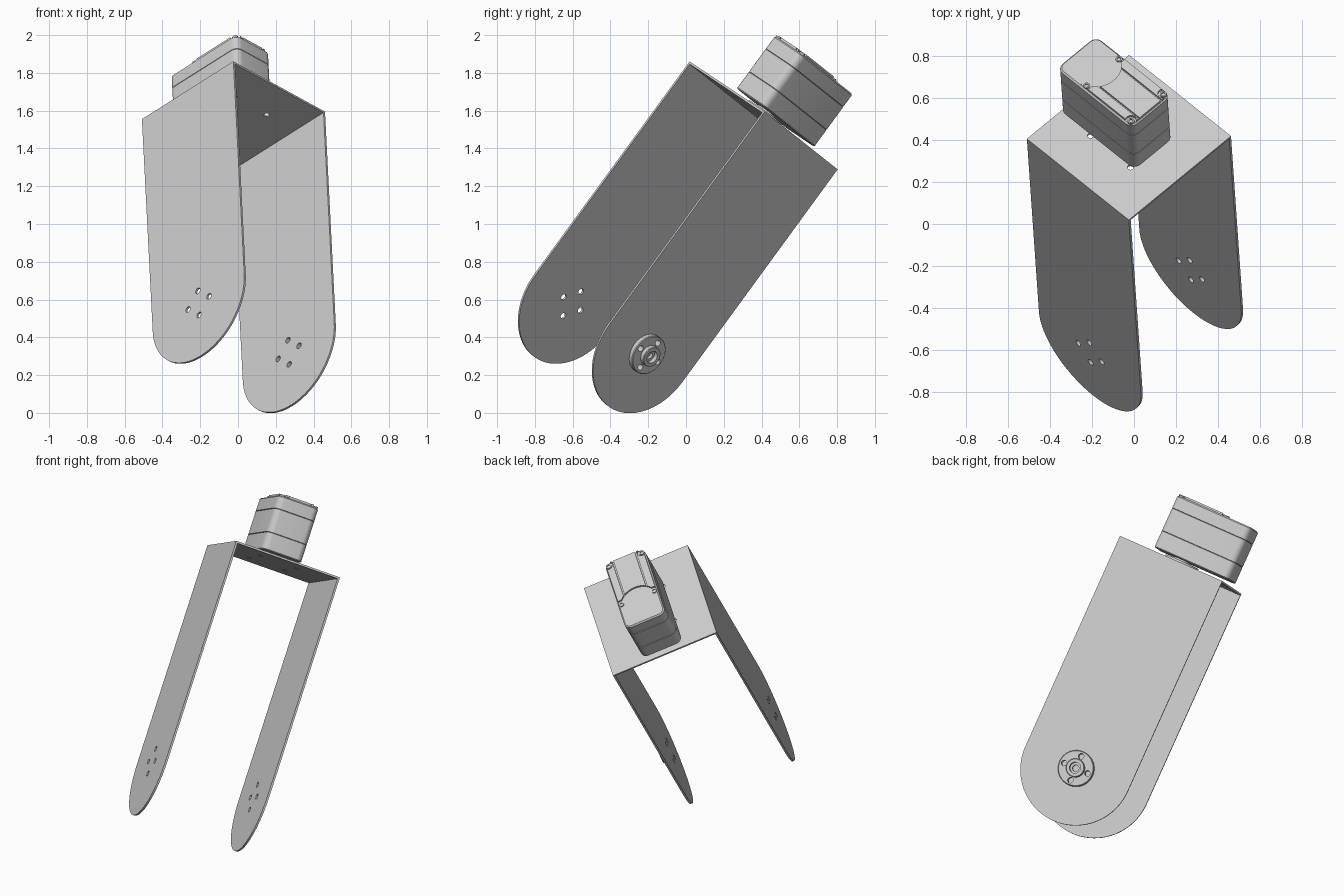
import bpy, bmesh, math
from mathutils import Matrix, Vector

if "Cube" in bpy.data.objects:
    bpy.data.objects.remove(bpy.data.objects["Cube"], do_unlink=True)

mat = bpy.data.materials.new("light_grey")
mat.use_nodes = True
GREY = (0.6, 0.6, 0.6, 1)
mat.diffuse_color = GREY
mat.node_tree.nodes["Principled BSDF"].inputs["Base Color"].default_value = GREY

# Tilted frame of the whole assembly: x across plate, y between legs, z off plate
u = Vector((0.701, -0.558, 0.443)).normalized()
n = u.cross(Vector((0.723, 0.575, -0.383))).normalized()
v = n.cross(u)
FRAME = Matrix((u, v, n)).transposed().to_4x4()
FRAME.translation = (-0.024, 0.411, 1.575)

HALF, GAP, T, DROP = 0.345, 0.341, 0.012, 1.395
BOLT = 0.079


def make(name, bm, place=Matrix()):
    bmesh.ops.recalc_face_normals(bm, faces=bm.faces)
    me = bpy.data.meshes.new(name)
    bm.to_mesh(me)
    bm.free()
    me.materials.append(mat)
    ob = bpy.data.objects.new(name, me)
    bpy.context.collection.objects.link(ob)
    ob.matrix_world = FRAME @ place
    return ob


def loft(name, rings, place=Matrix()):
    """Skin a stack of equal-length rings and cap both ends."""
    bm = bmesh.new()
    rows = [[bm.verts.new(p) for p in ring] for ring in rings]
    for a, b in zip(rows, rows[1:]):
        for i in range(len(a)):
            j = (i + 1) % len(a)
            bm.faces.new((a[i], a[j], b[j], b[i]))
    bm.faces.new(rows[0])
    bm.faces.new(rows[-1])
    return make(name, bm, place)


def circle(r, z, x=0, y=0, seg=40):
    return [(x + r * math.cos(math.tau * i / seg), y + r * math.sin(math.tau * i / seg), z)
            for i in range(seg)]


def disc(name, r, z0, z1, x=0, y=0, place=Matrix(), seg=40):
    return loft(name, [circle(r, z0, x, y, seg), circle(r, z1, x, y, seg)], place)


def box(name, x0, x1, y0, y1, z0, z1):
    corners = [(x0, y0), (x1, y0), (x1, y1), (x0, y1)]
    return loft(name, [[(x, y, z) for x, y in corners] for z in (z0, z1)])


def activate(ob):
    bpy.ops.object.select_all(action='DESELECT')
    ob.select_set(True)
    bpy.context.view_layer.objects.active = ob


def cut(ob, cutters):
    bpy.context.view_layer.update()
    activate(ob)
    for c in cutters:
        m = ob.modifiers.new("cut", 'BOOLEAN')
        m.operation, m.solver, m.object = 'DIFFERENCE', 'EXACT', c
        bpy.ops.object.modifier_apply(modifier=m.name)
        bpy.data.objects.remove(c, do_unlink=True)


def smooth(ob):
    activate(ob)
    bpy.ops.object.shade_smooth_by_angle(angle=math.radians(30))


def bolt_holes(place):
    return [disc("cutter", 0.017, -0.1, 0.1, x, y, place, 20)
            for x, y in ((BOLT, 0), (-BOLT, 0), (0, BOLT), (0, -BOLT))]


# Placement with local z along the leg normal and local y up the leg
def pivot(y):
    return Matrix.Translation((0, y, -DROP)) @ Matrix.Rotation(math.pi / 2, 4, 'X')


# Bracket top plate with four mounting holes
plate = box("bracket_plate", -HALF, HALF, -GAP, GAP, -T, 0)
cut(plate, [disc("cutter", 0.015, -0.1, 0.1, x, y, seg=20)
            for x in (-0.14, 0.13) for y in (-0.118, 0.118)])
smooth(plate)

# Two legs with rounded ends
arc = [(-HALF * math.cos(math.pi * i / 40), -HALF * math.sin(math.pi * i / 40)) for i in range(41)]
outline = arc + [(HALF, DROP), (-HALF, DROP)]
for name, y in (("front_leg", -GAP + T), ("back_leg", GAP)):
    leg = loft(name, [[(a, b, z) for a, b in outline] for z in (0, T)], pivot(y))
    cut(leg, bolt_holes(pivot(y)))
    smooth(leg)

# Pivot horn on the outer side of the back leg (local z points inward)
side = pivot(GAP)
horn = loft("leg_horn", [circle(r, z) for r, z in
            ((0.11, 0), (0.11, -0.024), (0.106, -0.028), (0.056, -0.028), (0.056, -0.052),
             (0.053, -0.055), (0.034, -0.055), (0.034, -0.03), (0.02, -0.03), (0.02, -0.012))], side)
cut(horn, bolt_holes(side))
smooth(horn)

# Drive horn between plate and motor
smooth(disc("drive_horn", 0.11, 0, 0.02))
smooth(disc("drive_shaft", 0.055, 0.02, 0.035))

# Motor body: rounded box with two seam grooves
X0, X1, HY, R = -0.335, 0.173, 0.131, 0.04


def rounded(z, inset):
    pts = []
    r = R - inset
    for k, (cx, cy) in enumerate(((X1 - R, HY - R), (X0 + R, HY - R),
                                  (X0 + R, R - HY), (X1 - R, R - HY))):
        for i in range(9):
            a = math.pi / 2 * (k + i / 8)
            pts.append((cx + r * math.cos(a), cy + r * math.sin(a), z))
    return pts


levels = [(0.03, 0.006), (0.036, 0)]
for seam in (0.14, 0.29):
    levels += [(seam - 0.002, 0), (seam, 0.004), (seam + 0.002, 0)]
levels += [(0.366, 0), (0.374, 0.008)]
smooth(loft("motor_body", [rounded(z, i) for z, i in levels]))

# Raised motor cover: round bite at one end, screw notches, two long grooves
SCREWS = [(x, y) for x in (-0.155, 0.145) for y in (-0.108, 0.108)]
cover = box("motor_cover", -0.178, 0.166, -0.122, 0.122, 0.37, 0.386)
cut(cover, [disc("cutter", 0.125, 0.3, 0.5, -0.205)])
cut(cover, [disc("cutter", 0.026, 0.3, 0.5, x, y, seg=24) for x, y in SCREWS])
cut(cover, [box("cutter", -0.3, 0.3, y - 0.004, y + 0.004, 0.376, 0.5) for y in (-0.074, 0.074)])
smooth(cover)

# Cover screws with sockets
for i, (x, y) in enumerate(SCREWS):
    smooth(loft(f"cover_screw_{i + 1}", [circle(r, z, x, y, 20) for r, z in
                ((0.016, 0.37), (0.016, 0.381), (0.009, 0.381), (0.009, 0.375))]))
